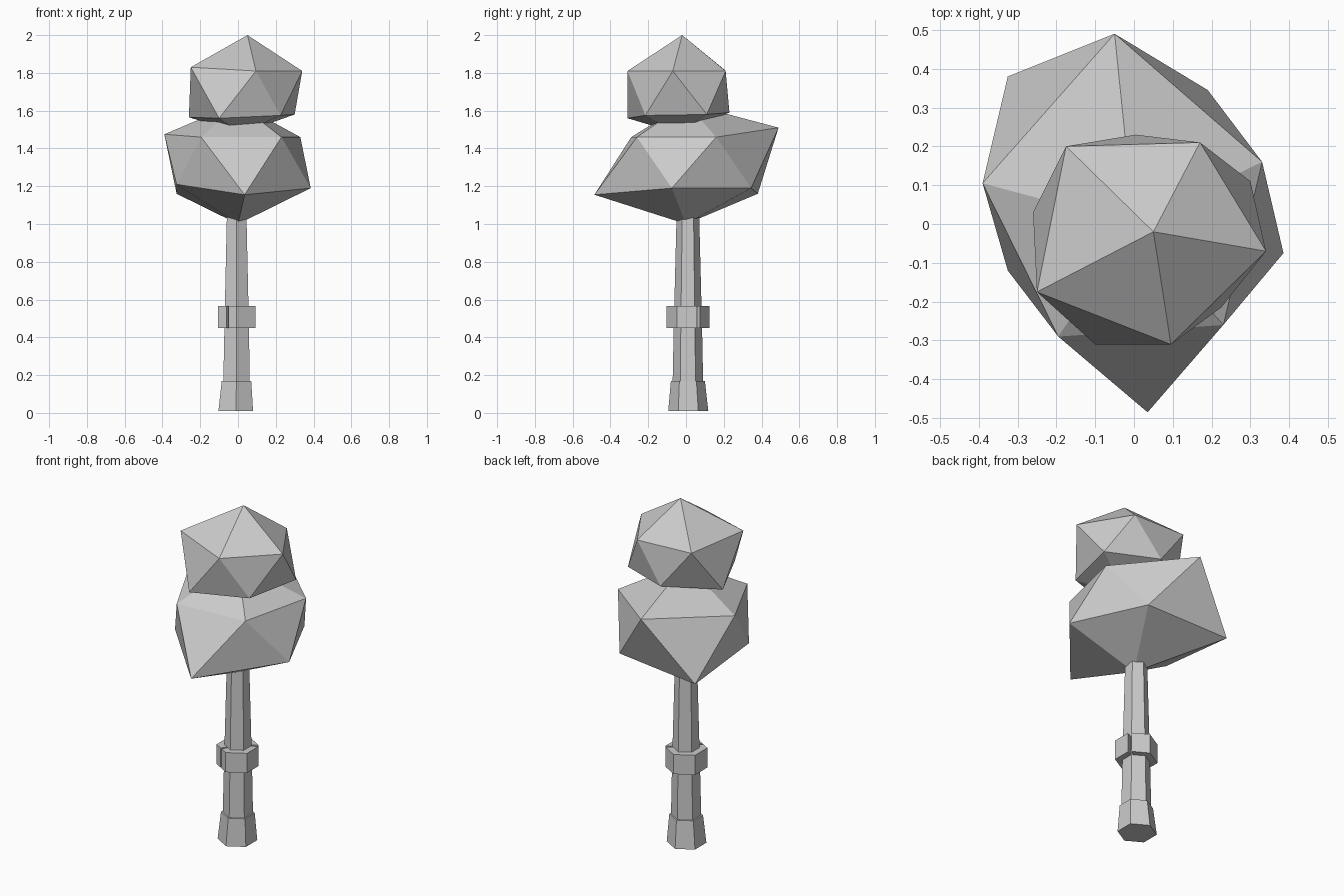
import bpy
from math import cos, sin, radians

if "Cube" in bpy.data.objects:
    bpy.data.objects.remove(bpy.data.objects["Cube"])


def add_mesh(name, verts, faces):
    mesh = bpy.data.meshes.new(name)
    mesh.from_pydata(verts, [], faces)
    mesh.update()
    obj = bpy.data.objects.new(name, mesh)
    bpy.context.collection.objects.link(obj)
    return obj


def hex_column(name, sections):
    """Six-sided column lofted through (x, y, z, radius) sections."""
    verts = [(x + r * cos(radians(30 + 60 * k)), y + r * sin(radians(30 + 60 * k)), z)
             for x, y, z, r in sections for k in range(6)]
    faces = [(6 * s + k, 6 * s + (k + 1) % 6, 6 * s + 6 + (k + 1) % 6, 6 * s + 6 + k)
             for s in range(len(sections) - 1) for k in range(6)]
    n = 6 * (len(sections) - 1)
    faces += [tuple(range(5, -1, -1)), tuple(range(n, n + 6))]
    return add_mesh(name, verts, faces)


def foliage(name, top, upper, lower, bottom):
    """Uneven icosahedron: rings run counter-clockwise, lower[i] sits between upper[i] and upper[i+1]."""
    verts = upper + lower + [top, bottom]
    faces = []
    for i in range(5):
        j = (i + 1) % 5
        faces += [(10, i, j), (i, 5 + i, j), (5 + i, 5 + j, j), (11, 5 + j, 5 + i)]
    return add_mesh(name, verts, faces)


def band_part(name, angles, inner=0.062, outer=0.099, z0=0.45, z1=0.565):
    """Thick strip bent around the six-sided trunk."""
    verts = []
    for a in angles:
        k = 1 / cos(radians((a + 30) % 60 - 30)) if a % 60 != 30 else 1 / cos(radians(30))
        c, s = cos(radians(a)) * k, sin(radians(a)) * k
        verts += [(-0.007 + r * c, 0.01 + r * s, z)
                  for r, z in ((inner, z0), (outer, z0), (outer, z1), (inner, z1))]
    faces = [(4 * i + e, 4 * i + 4 + e, 4 * i + 4 + (e + 1) % 4, 4 * i + (e + 1) % 4)
             for i in range(len(angles) - 1) for e in range(4)]
    faces = [f[::-1] for f in faces]
    n = len(verts)
    faces += [(0, 1, 2, 3), (n - 1, n - 2, n - 3, n - 4)]
    return add_mesh(name, verts, faces)


# Trunk and flared foot
hex_column("trunk", [(-0.008, 0.01, 0.1, 0.082), (-0.007, 0.01, 0.45, 0.075),
                     (-0.007, 0.01, 1.08, 0.059)])
hex_column("trunk_foot", [(-0.012, 0.012, 0.01, 0.106), (-0.008, 0.01, 0.17, 0.09)])

# Split band around the trunk
band_part("band_back", [36, 90, 150, 210, 237])
band_part("band_front", [244, 270, 330, 386])

# Lower foliage
foliage("lower_foliage", (0.0, 0.0, 1.64),
        [(-0.05, 0.49, 1.51), (-0.39, 0.105, 1.475), (-0.195, -0.29, 1.46),
         (0.23, -0.26, 1.46), (0.33, 0.16, 1.46)],
        [(-0.325, 0.38, 1.16), (-0.325, -0.12, 1.21), (0.035, -0.485, 1.155),
         (0.385, -0.075, 1.19), (0.19, 0.345, 1.19)],
        (0.0, 0.0, 1.0))

# Upper foliage
foliage("upper_foliage", (0.05, -0.02, 2.0),
        [(0.17, 0.21, 1.81), (-0.175, 0.2, 1.82), (-0.25, -0.175, 1.83),
         (0.095, -0.31, 1.81), (0.34, -0.07, 1.81)],
        [(0.005, 0.23, 1.59), (-0.26, 0.03, 1.565), (-0.1, -0.31, 1.56),
         (0.225, -0.215, 1.575), (0.3, 0.11, 1.58)],
        (0.02, -0.04, 1.48))
